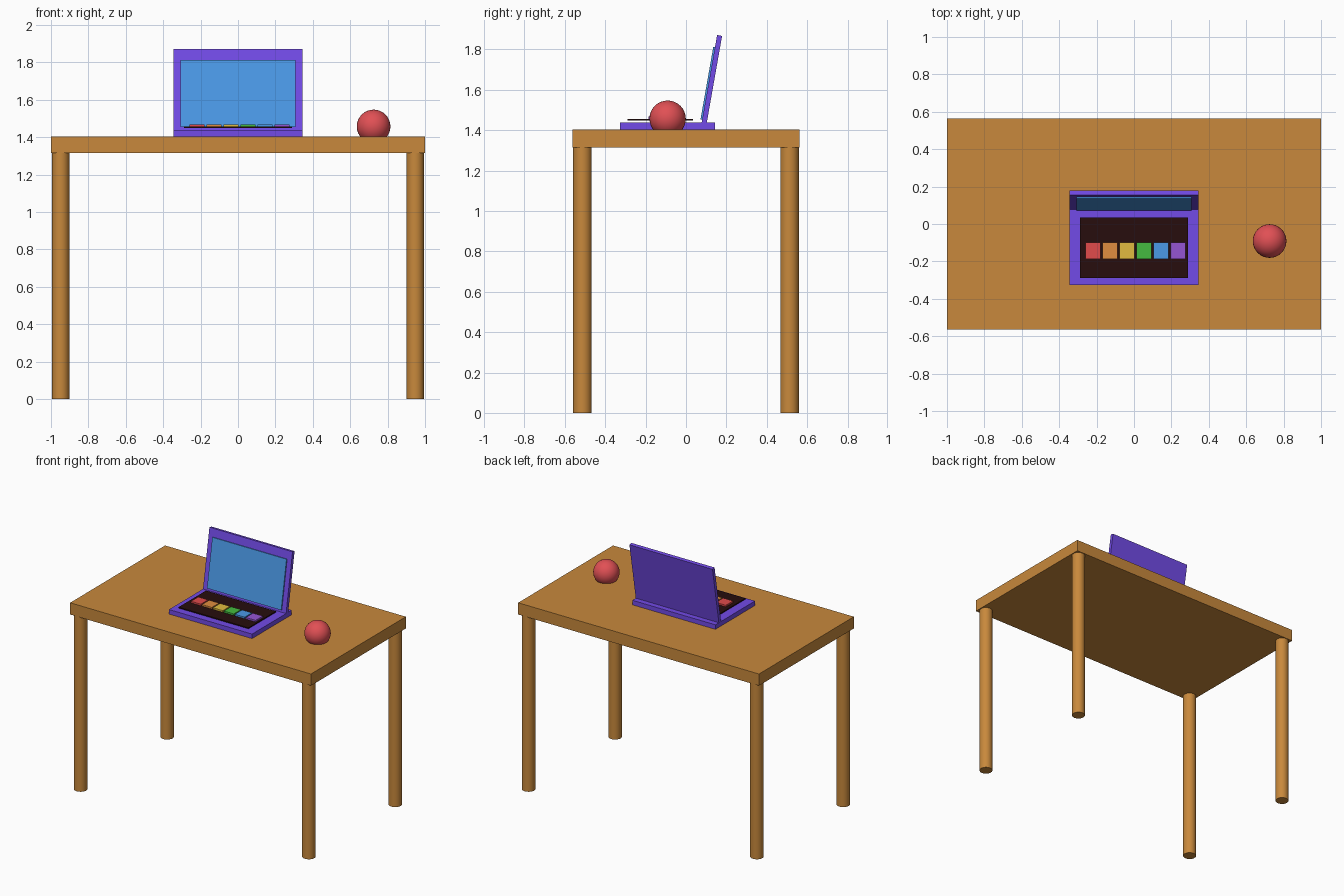
import bpy
from math import radians
from mathutils import Matrix, Vector

if "Cube" in bpy.data.objects:
    bpy.data.objects.remove(bpy.data.objects["Cube"])


def material(name, rgb):
    m = bpy.data.materials.new(name)
    m.diffuse_color = (*rgb, 1)
    m.use_nodes = True
    m.node_tree.nodes["Principled BSDF"].inputs["Base Color"].default_value = m.diffuse_color
    return m


WOOD = material("wood", (0.58, 0.25, 0.045))
PURPLE = material("purple", (0.17, 0.07, 0.80))
BLUE = material("screen_blue", (0.07, 0.32, 0.80))
DARK = material("dark", (0.02, 0.004, 0.004))
RED = material("red", (0.75, 0.08, 0.09))


def box(name, lo, hi, mat, frame=Matrix()):
    """Box between two corners, optionally placed in a tilted frame."""
    lo, hi = Vector(lo), Vector(hi)
    bpy.ops.mesh.primitive_cube_add(size=1)
    ob = bpy.context.object
    ob.name = name
    ob.data.transform(Matrix.Translation((lo + hi) / 2) @ Matrix.Diagonal((*(hi - lo), 1)))
    ob.matrix_world = frame
    ob.data.materials.append(mat)
    return ob


# Table top and four round legs
box("table_top", (-1, -0.563, 1.315), (1, 0.563, 1.403), WOOD)
for x, side in ((-0.948, "left"), (0.948, "right")):
    for y, end in ((-0.513, "front"), (0.513, "back")):
        bpy.ops.mesh.primitive_cylinder_add(vertices=32, radius=0.046, depth=1.33, location=(x, y, 0.665))
        leg = bpy.context.object
        leg.name = f"{end}_{side}_leg"
        leg.data.materials.append(WOOD)
        bpy.ops.object.shade_smooth_by_angle()

# Laptop base
box("laptop_base", (-0.345, -0.326, 1.40), (0.345, 0.144, 1.437), PURPLE)

# Lid and screen share a frame leaning back from the hinge
hinge = Matrix.Translation((0, 0.089, 1.43)) @ Matrix.Rotation(radians(-10), 4, 'X')
box("laptop_lid", (-0.345, -0.0125, 0), (0.345, 0.0125, 0.446), PURPLE, hinge)
box("screen", (-0.308, -0.021, 0.021), (0.308, -0.011, 0.385), BLUE, hinge)

# Keyboard plate with a row of coloured keys
box("keyboard_plate", (-0.29, -0.29, 1.448), (0.29, 0.035, 1.456), DARK)
key_colors = [(0.75, 0.07, 0.07), (0.75, 0.27, 0.05), (0.75, 0.50, 0.05),
              (0.06, 0.50, 0.05), (0.07, 0.32, 0.80), (0.30, 0.09, 0.65)]
for i, rgb in enumerate(key_colors):
    x = (i - 2.5) * 0.091 + 0.008
    box(f"key_{i + 1}", (x - 0.041, -0.186, 1.456), (x + 0.041, -0.1, 1.468),
        material(f"key_color_{i + 1}", rgb))

# Ball resting slightly sunk in the table
bpy.ops.mesh.primitive_uv_sphere_add(segments=32, ring_count=16, radius=0.09, location=(0.725, -0.091, 1.457))
ball = bpy.context.object
ball.name = "ball"
ball.data.materials.append(RED)
bpy.ops.object.shade_smooth_by_angle()
